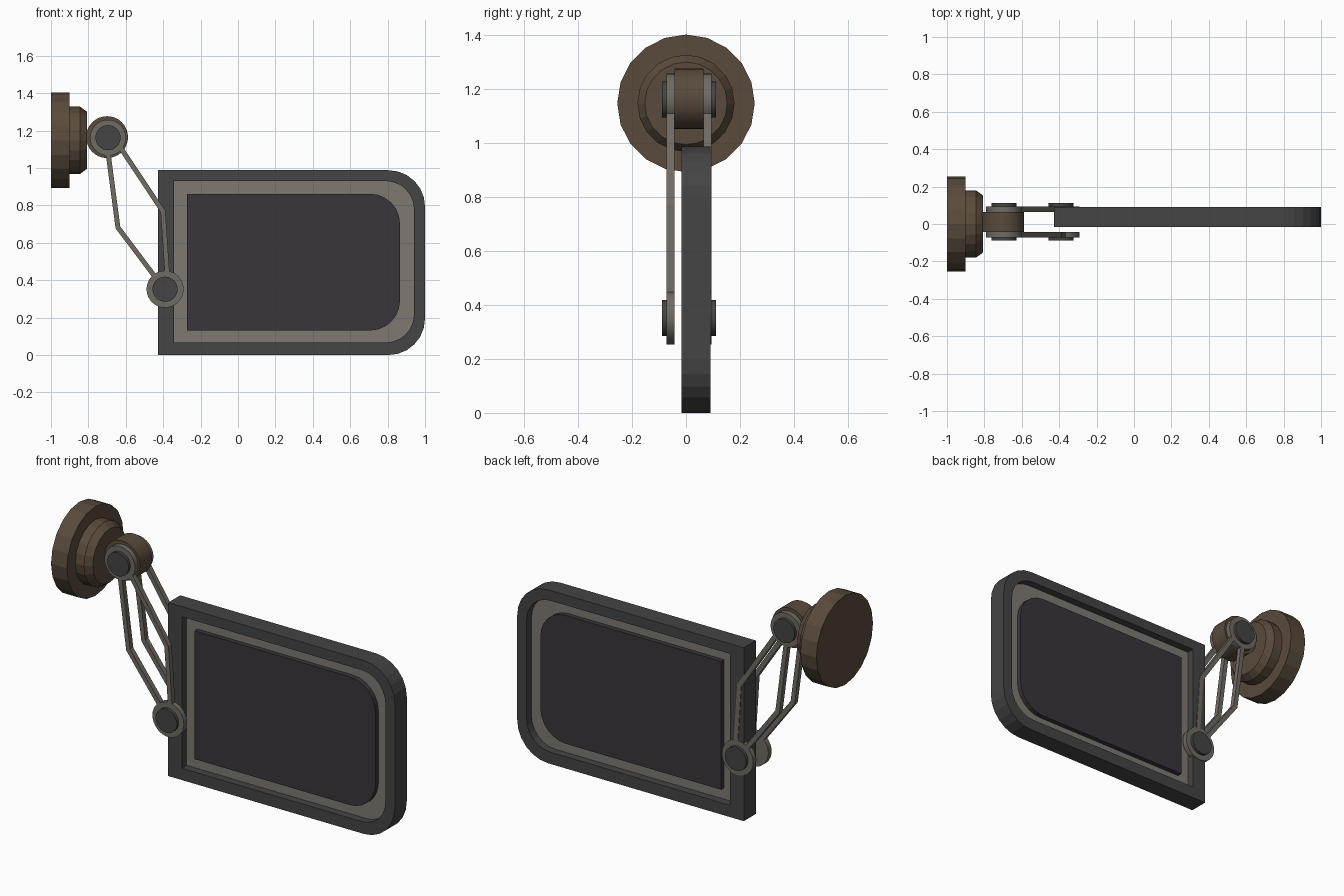
import bpy, bmesh, math
from mathutils import Vector

if "Cube" in bpy.data.objects:
    bpy.data.objects.remove(bpy.data.objects["Cube"])


def material(name, rgb):
    m = bpy.data.materials.new(name)
    m.diffuse_color = (*rgb, 1)
    m.use_nodes = True
    m.node_tree.nodes["Principled BSDF"].inputs["Base Color"].default_value = m.diffuse_color
    return m


BROWN = material("brown", (0.10, 0.07, 0.045))
DARK = material("dark_grey", (0.058, 0.058, 0.058))
TAUPE = material("taupe", (0.21, 0.19, 0.165))
ARM = material("arm_grey", (0.16, 0.145, 0.125))
PURPLE = material("dark_purple", (0.042, 0.035, 0.045))


def finish(name, bm, mat, smooth=False):
    bmesh.ops.recalc_face_normals(bm, faces=bm.faces[:])
    me = bpy.data.meshes.new(name)
    bm.to_mesh(me)
    bm.free()
    me.materials.append(mat)
    ob = bpy.data.objects.new(name, me)
    bpy.context.collection.objects.link(ob)
    if smooth:
        bpy.context.view_layer.objects.active = ob
        ob.select_set(True)
        bpy.ops.object.shade_smooth_by_angle(angle=math.radians(30))
        ob.select_set(False)
    return ob


def slab(name, outer, y0, y1, mat, hole=None, smooth=False):
    """Extrude an x-z outline along y, optionally with a matching hole."""
    bm = bmesh.new()
    n = len(outer)

    def ring(pts, y):
        return [bm.verts.new((x, y, z)) for x, z in pts]

    def bridge(a, b):
        for i in range(n):
            j = (i + 1) % n
            bm.faces.new((a[i], a[j], b[j], b[i]))

    o0, o1 = ring(outer, y0), ring(outer, y1)
    bridge(o0, o1)
    if hole:
        h0, h1 = ring(hole, y0), ring(hole, y1)
        bridge(h0, h1)
        bridge(o0, h0)
        bridge(o1, h1)
    else:
        bm.faces.new(o0)
        bm.faces.new(o1)
    return finish(name, bm, mat, smooth)


def panel_outline(x0, x1, z0, z1, r, seg=6):
    """Rectangle with only the right-hand corners rounded."""
    pts = [(x0, z1), (x0, z0)]
    for cz, start in ((z0 + r, -90), (z1 - r, 0)):
        for i in range(seg + 1):
            a = math.radians(start + 90 * i / seg)
            pts.append((x1 - r + r * math.cos(a), cz + r * math.sin(a)))
    return pts


def circle(x, z, r, n=32):
    return [(x + r * math.cos(math.tau * i / n), z + r * math.sin(math.tau * i / n))
            for i in range(n)]


def strip(path, w):
    """Outline of constant-width bent bar with mitred joints."""
    p = [Vector(q) for q in path]
    left, right = [], []
    for i, q in enumerate(p):
        a = (q - p[i - 1]).normalized() if i else (p[1] - q).normalized()
        b = (p[i + 1] - q).normalized() if i < len(p) - 1 else a
        t = (a + b).normalized()
        off = Vector((-t.y, t.x)) * (w / 2 / t.dot(a))
        left.append(tuple(q + off))
        right.append(tuple(q - off))
    return left + right[::-1]


# Wall mount: stepped disc turned about the x axis
def turned(name, profile, cz, n, mat):
    bm = bmesh.new()
    rings = [[bm.verts.new((x, r * math.sin(math.tau * i / n), cz + r * math.cos(math.tau * i / n)))
              for i in range(n)] for x, r in profile]
    for a, b in zip(rings, rings[1:]):
        for i in range(n):
            j = (i + 1) % n
            bm.faces.new((a[i], a[j], b[j], b[i]))
    bm.faces.new(rings[0])
    bm.faces.new(rings[-1])
    return finish(name, bm, mat)


turned("wall_mount", [(-1, 0.255), (-0.9, 0.255), (-0.9, 0.18), (-0.845, 0.18), (-0.808, 0.153)],
       1.148, 20, BROWN)

# Knuckle between the arm plates
TOP, LOW = (-0.695, 1.162), (-0.39, 0.352)
slab("knuckle", circle(-0.7, 1.165, 0.112), -0.043, 0.065, BROWN, smooth=True)

# Front and back arms: washers, caps and two bent bars each
for side, y0, y1, cap in (("front", -0.043, -0.072, -0.089), ("back", 0.065, 0.094, 0.111)):
    for end, c, r in (("upper", TOP, 0.096), ("lower", LOW, 0.099)):
        slab(f"{side}_{end}_washer", circle(*c, r), y0, y1, ARM, smooth=True)
        slab(f"{side}_{end}_cap", circle(*c, 0.067), y1, cap, DARK, smooth=True)
    slab(f"{side}_outer_bar", strip([(-0.695, 1.085), (-0.642, 0.682), (-0.43, 0.4)], 0.026), y0, y1, ARM)
    slab(f"{side}_inner_bar", strip([(-0.63, 1.112), (-0.401, 0.767), (-0.378, 0.43)], 0.026), y0, y1, ARM)

# Sign panel: frame, recessed border and raised centre plate
MID = 0.037
rim = panel_outline(-0.342, 0.941, 0.067, 0.93, 0.15)
slab("panel_frame", panel_outline(-0.428, 1.0, 0, 0.988, 0.195), MID - 0.054, MID + 0.054, DARK, hole=rim)
slab("panel_border", rim, MID - 0.01, MID + 0.01, TAUPE)
slab("panel_plate", panel_outline(-0.273, 0.866, 0.131, 0.862, 0.16), MID - 0.037, MID + 0.037, PURPLE)
